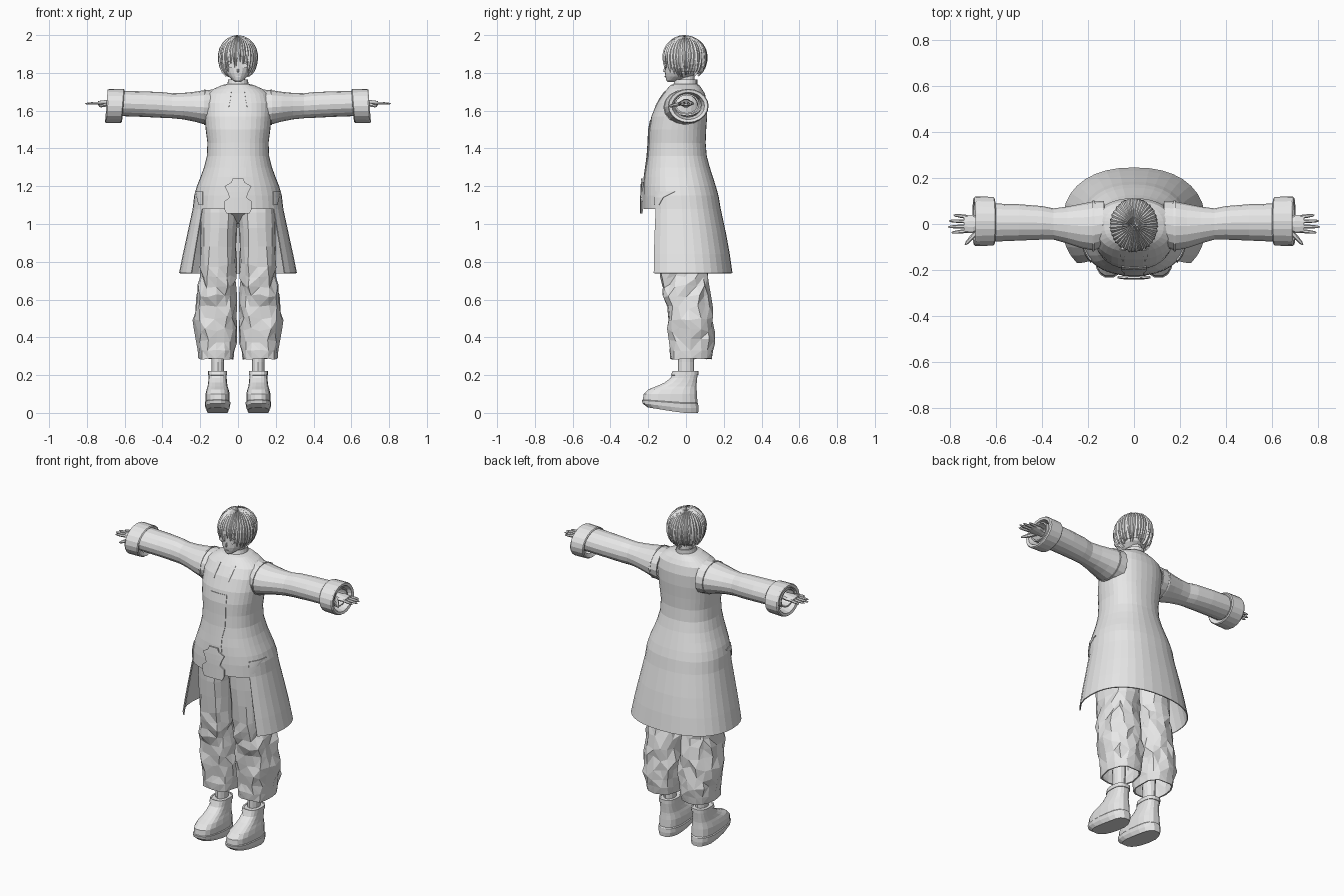
import bpy, bmesh, math, random
from mathutils import Vector

if "Cube" in bpy.data.objects:
    bpy.data.objects.remove(bpy.data.objects["Cube"])

random.seed(4)
grey = bpy.data.materials.new("plain_grey")
grey.diffuse_color = (0.8, 0.8, 0.8, 1)
grey.use_nodes = True
grey.node_tree.nodes["Principled BSDF"].inputs["Base Color"].default_value = grey.diffuse_color


def finish(name, bm, mirror=False, thick=0, offset=-1):
    bmesh.ops.recalc_face_normals(bm, faces=bm.faces)
    me = bpy.data.meshes.new(name)
    bm.to_mesh(me)
    bm.free()
    ob = bpy.data.objects.new(name, me)
    me.materials.append(grey)
    bpy.context.collection.objects.link(ob)
    if thick:
        m = ob.modifiers.new("thickness", 'SOLIDIFY')
        m.thickness, m.offset = thick, offset
    if mirror:
        ob.modifiers.new("mirror", 'MIRROR')
    return ob


def skin(bm, rings, caps=True, closed=True):
    """Join successive point rings with faces."""
    vs = [[bm.verts.new(p) for p in r] for r in rings]
    n = len(vs[0])
    for a, b in zip(vs, vs[1:]):
        for i in range(n if closed else n - 1):
            j = (i + 1) % n
            bm.faces.new((a[i], a[j], b[j], b[i]))
    if caps:
        bm.faces.new(vs[0])
        bm.faces.new(vs[-1])


def power(v, p):
    return math.copysign(abs(v) ** p, v)


def oval(n, p=1.0):
    for i in range(n):
        a = 2 * math.pi * i / n
        yield power(math.cos(a), p), power(math.sin(a), p)


def ring_z(z, x0, x1, y0, y1, n, p=1.0):
    return [Vector(((x0 + x1) / 2 + (x1 - x0) / 2 * c, (y0 + y1) / 2 + (y1 - y0) / 2 * s, z))
            for c, s in oval(n, p)]


def ring_x(x, y0, y1, z0, z1, n=16):
    return [Vector((x, (y0 + y1) / 2 + (y1 - y0) / 2 * c, (z0 + z1) / 2 + (z1 - z0) / 2 * s))
            for c, s in oval(n)]


def loft(name, rings, mirror=False, caps=True, thick=0):
    bm = bmesh.new()
    skin(bm, rings, caps)
    return finish(name, bm, mirror, thick)


# Coat: z, half width, front y, back y
P = 0.87
coat = [(.74, .312, -.25, .246), (.84, .292, -.246, .232), (.95, .268, -.238, .212),
        (1.08, .24, -.226, .184), (1.15, .232, -.226, .172), (1.2, .218, -.224, .158),
        (1.25, .198, -.22, .142), (1.3, .18, -.213, .126), (1.36, .165, -.205, .11),
        (1.43, .162, -.2, .104), (1.5, .171, -.197, .107), (1.57, .178, -.183, .112),
        (1.64, .18, -.155, .112), (1.69, .165, -.122, .1), (1.715, .13, -.1, .085),
        (1.735, .085, -.082, .07), (1.742, .055, -.062, .055)]
bm = bmesh.new()
skin(bm, [ring_z(z, -w, w, f, b, 36, P) for z, w, f, b in coat], caps=False)
# Front opening of the skirt
gone = []
for f in bm.faces:
    c = f.calc_center_median()
    w, fr, ba = next((r[1:] for r in reversed(coat) if r[0] < c.z))
    a = math.atan2(power((c.y - (fr + ba) / 2) / (ba - fr) * 2, 1 / P), power(c.x / w, 1 / P))
    if c.z < 1.08 and abs(a + math.pi / 2) < math.radians(50):
        gone.append(f)
bmesh.ops.delete(bm, geom=gone, context='FACES')
finish("long_coat", bm, thick=.006)


def coat_front(x, z):
    for lo, hi in zip(coat, coat[1:]):
        if lo[0] <= z <= hi[0]:
            break
    if z < coat[3][0]:
        lo = hi = coat[3]
    t = 0 if hi[0] == lo[0] else (z - lo[0]) / (hi[0] - lo[0])
    w, f, b = [l + (h - l) * t for l, h in zip(lo[1:], hi[1:])]
    c = min(1, abs(x) / w) ** (1 / P)
    return (f + b) / 2 - (b - f) / 2 * (1 - c * c) ** (P / 2)


def plate(name, rows, mirror=False, thick=.006, lift=.001):
    """Thin piece laid on the coat front; rows are z, x start, x end."""
    pts = []
    for z, x0, x1 in rows:
        xs = [x0 + (x1 - x0) * i / 6 for i in range(7)]
        pts.append([Vector((x, coat_front(x, z) - lift, z)) for x in xs])
    bm = bmesh.new()
    skin(bm, pts, caps=False, closed=False)
    return finish(name, bm, mirror, thick, 0)


plate("front_panel", [(z, -w, w) for z, w in
      ((1.55, .055), (1.5, .055), (1.43, .055), (1.36, .054), (1.3, .042), (1.25, .042), (1.2, .05))])
plate("belt_buckle", [(z, -w, w) for z, w in
      ((1.24, .028), (1.22, .035), (1.2, .07), (1.17, .055), (1.14, .045), (1.12, .072),
       (1.08, .072), (1.055, .06))], thick=.009, lift=.012)
plate("lapel", [(1.7, .035, .062), (1.66, .04, .058), (1.62, .047, .05)], True)
plate("waist_tab", [(1.172, .185, .225), (1.14, .185, .215), (1.1, .185, .205)], True, .009)
loft("collar", [ring_z(z, -w, w, f, b, 20) for z, w, f, b in
     ((1.71, .062, -.075, .06), (1.765, .052, -.058, .06))], caps=False, thick=.008)

# Sleeves, cuffs
loft("sleeve", [ring_x(*r) for r in
     ((.13, -.1, .1, 1.52, 1.712), (.18, -.115, .098, 1.528, 1.708), (.23, -.105, .088, 1.542, 1.7),
      (.29, -.085, .076, 1.554, 1.694), (.35, -.068, .068, 1.56, 1.692), (.4, -.068, .078, 1.562, 1.698),
      (.5, -.072, .086, 1.567, 1.702), (.64, -.078, .09, 1.572, 1.706))], True, caps=False, thick=.008)
loft("sleeve_shoulder_seam", [ring_x(*r) for r in
     ((.172, -.118, .101, 1.524, 1.712), (.18, -.12, .103, 1.524, 1.712))], True, caps=False, thick=.006)
cuff = []
for x, r in ((.62, .074), (.607, .1), (.612, .106), (.69, .108), (.697, .103), (.694, .086), (.64, .07)):
    k = r * .84
    cuff.append([v + Vector(((v.z - 1.625) * -.08, 0, 0)) for v in ring_x(x, .012 - r, .012 + r, 1.625 - k, 1.625 + k, 20)])
loft("cuff", cuff, True, caps=False)
loft("inner_cuff", [ring_x(x, -.062, .07, 1.58, 1.69) for x in (.62, .685)], True, caps=False, thick=.008)

# Hands
loft("palm", [ring_x(x, -w, w, 1.64 - h, 1.64 + h, 10) for x, w, h in
     ((.6, .028, .024), (.67, .03, .02), (.7, .04, .017), (.74, .038, .012))], True)


def finger(name, a, b, r):
    a, b = Vector(a), Vector(b)
    d = (b - a).normalized()
    u = d.cross(Vector((0, 0, 1))).normalized()
    v = u.cross(d)
    loft(name, [[a.lerp(b, t) + (u * c + v * s) * r * k for c, s in oval(6)]
                for t, k in ((0, 1), (.5, .95), (.85, .7), (1, .25))], True)


for i, (y, tip) in enumerate(((-.03, .795), (-.01, .81), (.011, .805), (.031, .785))):
    finger("finger_%d" % (i + 1), (.725, y, 1.64), (tip, y * 1.25, 1.637), .0085)
finger("thumb", (.675, -.025, 1.638), (.735, -.09, 1.622), .011)

# Trousers with crumpled lower legs
legs = [(1.14, -.01, .2, -.15, .13), (1.06, -.005, .2, -.158, .132), (.98, .004, .2, -.158, .13),
        (.88, .008, .2, -.148, .12), (.78, .01, .2, -.138, .113), (.72, .01, .205, -.128, .112),
        (.67, .014, .207, -.125, .118), (.62, .01, .217, -.118, .13), (.56, .012, .222, -.108, .138),
        (.5, .01, .23, -.1, .144), (.44, .01, .228, -.097, .147), (.38, .014, .222, -.092, .147),
        (.33, .02, .214, -.09, .144), (.285, .025, .208, -.086, .136)]
rings = []
for z, *box in legs:
    amt = .011 if .35 < z < .8 else .003 if z < 1 else 0
    ring = ring_z(z, *box, 16, .78)
    for v in ring:
        v += Vector([random.uniform(-amt, amt) for _ in range(3)])
        v.x = max(v.x, -.004 if z > 1 else .004)
    rings.append(ring)
bm = bmesh.new()
skin(bm, rings, caps=False)
bmesh.ops.triangulate(bm, faces=[f for f in bm.faces if f.calc_center_median().z < .75])
finish("trouser_leg", bm, True, .008)
loft("trouser_seat", [ring_z(z, -w, w, f, b, 20, .85) for z, w, f, b in
     ((1.0, .06, -.07, .07), (1.06, .19, -.15, .13), (1.2, .18, -.17, .12))])
loft("shin", [ring_z(z, .107 - w, .107 + w, -.042, .042, 12) for z, w in ((.18, .032), (.27, .033), (.45, .042))], True)

# Boots: z, half width, toe y, heel y
boot = [(0, .056, -.205, .066), (.025, .066, -.232, .068), (.05, .068, -.235, .066), (.055, .064, -.23, .062),
        (.1, .064, -.226, .06), (.125, .058, -.2, .058), (.14, .053, -.16, .057), (.16, .05, -.115, .058),
        (.185, .048, -.082, .06), (.215, .048, -.07, .063), (.22, .042, -.064, .056)]
rings = []
for z, w, f, b in boot:
    ring = ring_z(z, .108 - w, .108 + w, f, b, 18, .75)
    for v in ring:
        v.z += max(0, -.02 - v.y) * .16 * max(0, 1 - z / .1)
    rings.append(ring)
loft("boot", rings, True)
loft("boot_top_band", [ring_z(z, .057, .159, f, .066, 18, .75) for z, f in ((.2, -.08), (.222, -.072))],
     True, caps=False, thick=.008)

# Head and neck
loft("neck", [ring_z(z, -.036, .036, -.04, .045, 14) for z in (1.7, 1.82)])
loft("head", [ring_z(z, -w, w, f, b, 20, .95) for z, w, f, b in
     ((1.752, .012, -.098, -.06), (1.762, .028, -.105, -.03), (1.78, .05, -.109, .03), (1.8, .065, -.112, .065),
      (1.83, .076, -.112, .085), (1.87, .082, -.112, .095), (1.91, .083, -.105, .095),
      (1.95, .07, -.08, .075), (1.975, .035, -.04, .04))])
loft("nose", [ring_z(z, -w, w, y, -.1, 6) for z, w, y in ((1.803, .005, -.115), (1.808, .006, -.124), (1.835, .003, -.113))])
loft("ear", [ring_x(x, -.015, .02, 1.81, 1.86, 8) for x in (.07, .088)], True)
for name, zc, xc, rx, rz, y in (("eye", 1.838, .034, .017, .012, -.106), ("eyebrow", 1.861, .036, .02, .003, -.106)):
    loft(name, [[Vector((xc + rx * c, y + d, zc + rz * s)) for c, s in oval(12)] for d in (-.004, .004)], True)
loft("mouth", [[Vector((.013 * c, -.1105 + d, 1.781 + .0025 * s)) for c, s in oval(8)] for d in (-.003, .004)])


# Hair: inner cap and ridged locks sweeping down from the crown
def scalp(az, ph, k=1.0):
    over = max(0, ph - 90) / 60
    r = (math.sin(math.radians(ph)) if ph < 90 else 1 - .36 * over ** 2) * k
    z = math.cos(math.radians(ph)) * k * (.113 if ph < 90 else .118)
    return Vector((.106 * r * math.sin(az), -.005 - .12 * r * math.cos(az), 1.886 + z))


def lock_end(az):
    d = abs((math.degrees(az) + 180) % 360 - 180)
    return 112 if d < 38 else 158 if d < 80 else 146


N = 40
bm = bmesh.new()
skin(bm, [[scalp(2 * math.pi * i / N, 3 + t / 10 * (lock_end(2 * math.pi * i / N) - 13), .94)
           for i in range(N)] for t in range(11)], caps=False)
finish("hair_cap", bm, thick=.006)

bm = bmesh.new()
for i in range(N):
    az = 2 * math.pi * (i + .5) / N
    end = lock_end(az) + random.uniform(-9, 7)
    half = math.pi / N * random.uniform(1.1, 1.5)
    bend = random.uniform(-.1, .1)
    lift = random.uniform(.98, 1.015)
    rings = []
    for t in range(10):
        u = t / 9
        ph = 2 + u * (end - 2)
        w = half * (1 if u < .65 else max(.08, (1 - u) / .35))
        a = az + bend * u * u
        rings.append([scalp(a - w, ph, .95), scalp(a, ph, lift), scalp(a + w, ph, .95), scalp(a, ph, .91)])
    skin(bm, rings)
finish("hair_locks", bm)
